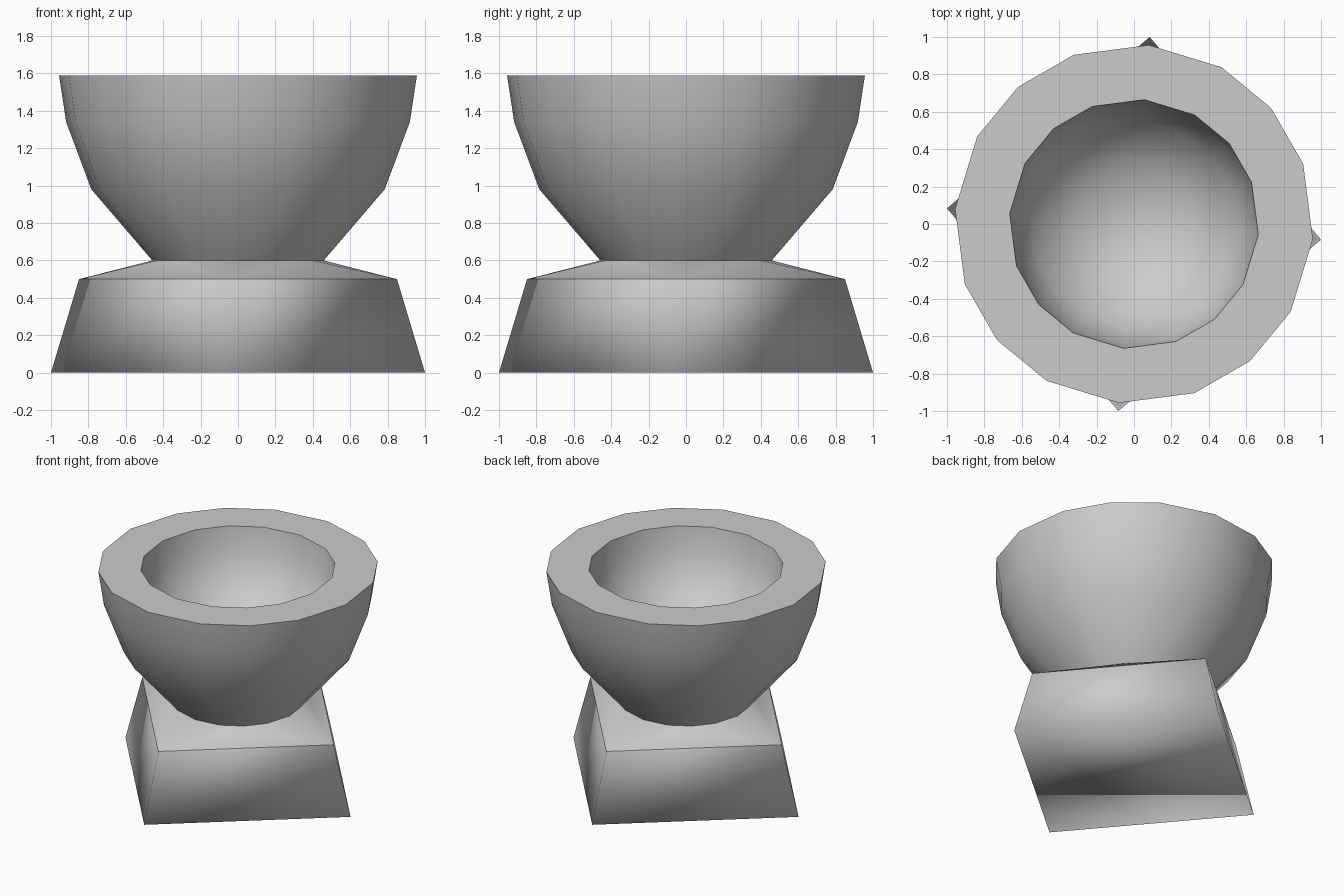
import bpy
from math import radians, cos, sin

if "Cube" in bpy.data.objects:
    bpy.data.objects.remove(bpy.data.objects["Cube"])

TURN = radians(-4.8)
SQUARE = [radians(a) + TURN for a in (0, 90, 180, 270)]
# sixteen sides, slightly wider beside each base corner
ROUND = [radians(q + a) + TURN for q in (0, 90, 180, 270)
         for a in (0, 24.4, 45, 65.6)]


def ring(verts, angles, r, z):
    start = len(verts)
    verts += [(r * cos(a), r * sin(a), z) for a in angles]
    return list(range(start, len(verts)))


def bridge(a, b):
    n = len(a)
    return [(a[i], a[(i + 1) % n], b[(i + 1) % n], b[i]) for i in range(n)]


def make(name, verts, faces, sharp_rings):
    mesh = bpy.data.meshes.new(name)
    mesh.from_pydata(verts, [], faces)
    mesh.shade_smooth()
    sharp = mesh.attributes.new("sharp_edge", 'BOOLEAN', 'EDGE')
    for e in mesh.edges:
        if any(set(e.vertices) <= set(r) for r in sharp_rings):
            sharp.data[e.index].value = True
    obj = bpy.data.objects.new(name, mesh)
    bpy.context.collection.objects.link(obj)
    return obj


# square pedestal whose sloping top narrows to a round neck
v = []
foot = ring(v, SQUARE, 1.0035, 0)
shoulder = ring(v, SQUARE, 0.853, 0.5)
neck = ring(v, ROUND, 0.46, 0.6)
f = [tuple(reversed(foot))] + bridge(foot, shoulder)
for i, corner in enumerate(shoulder):
    mid = i * 4
    for k in range(mid - 2, mid + 2):
        f.append((corner, neck[(k + 1) % 16], neck[k % 16]))
    f.append((corner, shoulder[(i + 1) % 4], neck[(mid + 2) % 16]))
make("pedestal", v, f, [shoulder])

# thick-walled bowl: outside, flat rim, hemispherical inside
v = []
profile = [(0.46, 0.6), (0.787, 0.98), (0.922, 1.34), (0.96, 1.59),
           (0.667, 1.59), (0.645, 1.42), (0.55, 1.18), (0.32, 1.0)]
rings = [ring(v, ROUND, r, z) for r, z in profile]
f = [q for a, b in zip(rings, rings[1:]) for q in bridge(a, b)]
v.append((0, 0, 0.92))
f += [(rings[-1][i], rings[-1][(i + 1) % 16], len(v) - 1) for i in range(16)]
make("bowl", v, f, [rings[3], rings[4]])
